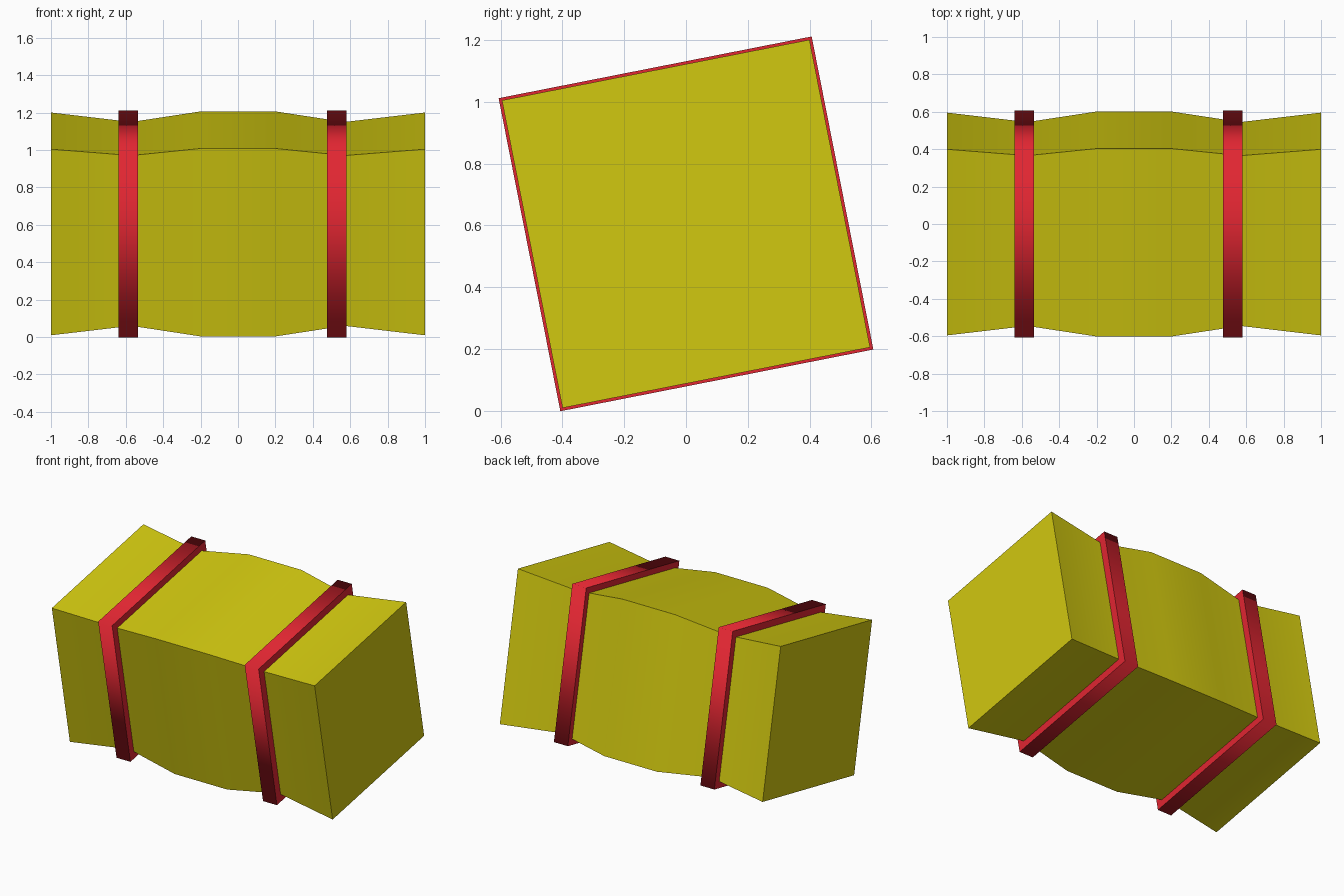
import bpy, bmesh, math
from mathutils import Matrix

if "Cube" in bpy.data.objects:
    bpy.data.objects.remove(bpy.data.objects["Cube"])

TILT = Matrix.Translation((0, 0, 0.605)) @ Matrix.Rotation(math.radians(11.15), 4, 'X')


def material(name, rgb):
    m = bpy.data.materials.new(name)
    m.diffuse_color = (*rgb, 1)
    m.use_nodes = True
    m.node_tree.nodes["Principled BSDF"].inputs["Base Color"].default_value = m.diffuse_color
    return m


straw = material("straw yellow", (0.64, 0.58, 0.005))
red = material("strap red", (0.75, 0.019, 0.031))


def square_loft(name, stations, mat, closed=False):
    """Skin square sections (x, half size) along x; cap the ends or close the loop."""
    bm = bmesh.new()
    rings = [[bm.verts.new((x, sy * h, sz * h))
              for sy, sz in ((-1, -1), (1, -1), (1, 1), (-1, 1))]
             for x, h in stations]
    pairs = list(zip(rings, rings[1:]))
    if closed:
        pairs.append((rings[-1], rings[0]))
    for a, b in pairs:
        for i in range(4):
            j = (i + 1) % 4
            bm.faces.new((a[i], a[j], b[j], b[i]))
    if not closed:
        bm.faces.new(rings[0])
        bm.faces.new(rings[-1])
    bmesh.ops.recalc_face_normals(bm, faces=bm.faces)
    for f in bm.faces:
        f.smooth = True
    for e in bm.edges:
        a, b = e.verts
        along = abs(a.co.x - b.co.x) > 1e-5
        if closed:
            e.smooth = along           # strap: rims sharp, corners soft
        else:
            e.smooth = not along and e.calc_face_angle(0) < 0.6
    bm.transform(TILT)
    me = bpy.data.meshes.new(name)
    bm.to_mesh(me)
    bm.free()
    me.materials.append(mat)
    ob = bpy.data.objects.new(name, me)
    bpy.context.collection.objects.link(ob)
    return ob


# Bale body, pinched where the straps pull it in
half = [(0.2, 0.512), (0.57, 0.464), (1.0, 0.507)]
square_loft("bale", [(-x, h) for x, h in reversed(half)] + half, straw)

# Two straps as square bands around the bale
for side, x in (("left", -0.587), ("right", 0.528)):
    w = 0.053
    square_loft(side + "_strap", [(x - w, 0.516), (x + w, 0.516),
                                  (x + w, 0.45), (x - w, 0.45)], red, closed=True)
